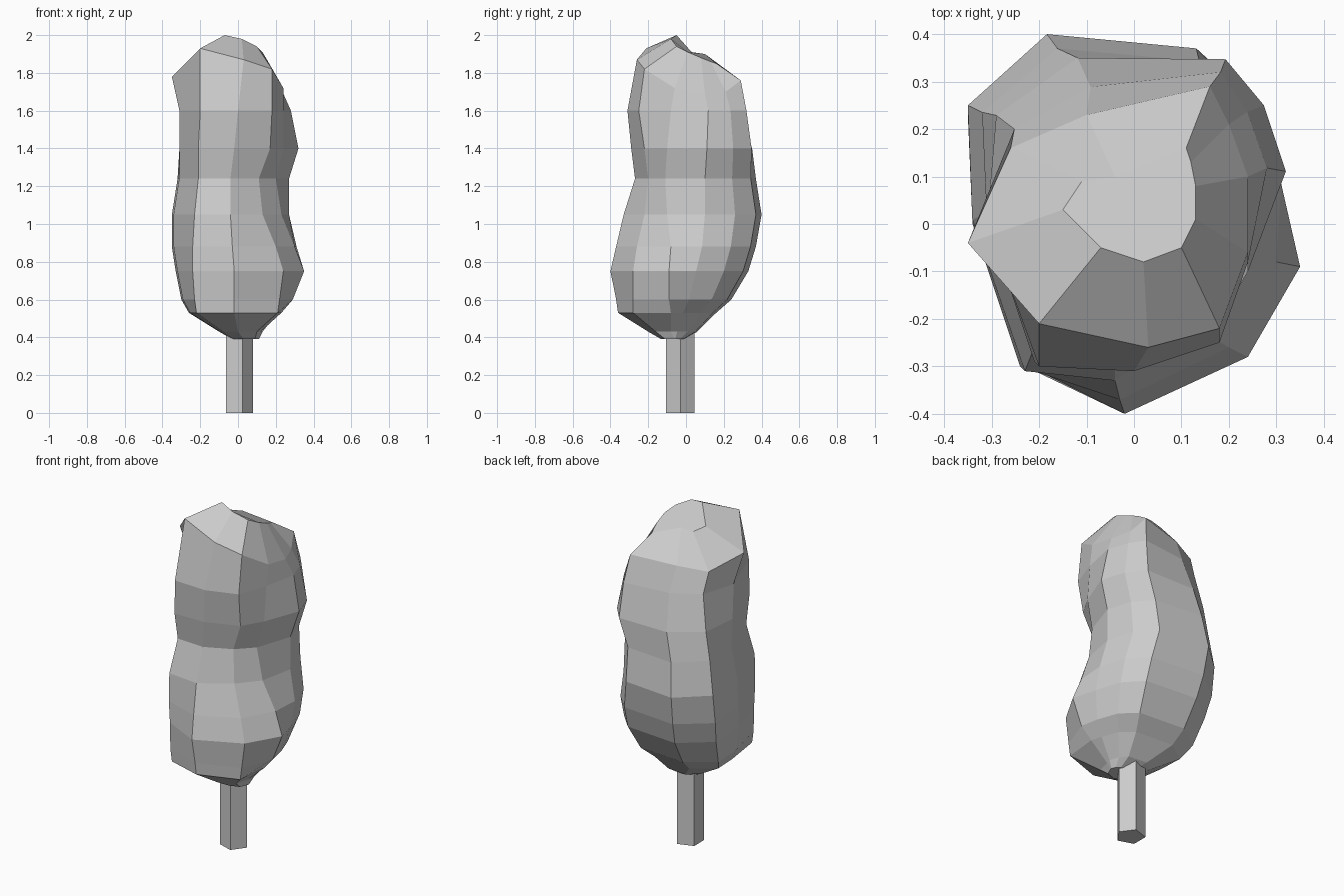
import bpy
import bmesh
from math import cos, sin, tau

cube = bpy.data.objects.get("Cube")
if cube:
    bpy.data.objects.remove(cube, do_unlink=True)

# One plain grey for the whole tree
grey = bpy.data.materials.new("plain_grey")
grey.use_nodes = True
grey.diffuse_color = (0.6, 0.6, 0.6, 1)
grey.node_tree.nodes["Principled BSDF"].inputs["Base Color"].default_value = (0.6, 0.6, 0.6, 1)

# Lopsided crown: its sloping shoulder and its summit, counter-clockwise.
# The first four corners are the front, the other six the rear.
SHOULDER = [(-.2, -.21, 1.93), (.03, -.26, 1.87), (.18, -.22, 1.82), (.24, -.06, 1.72),
            (.24, .1, 1.69), (.2, .21, 1.7), (.16, .29, 1.76), (-.1, .23, 1.74),
            (-.26, .16, 1.72), (-.35, -.04, 1.78)]
SUMMIT = [(-.07, -.05, 2), (.02, -.08, 1.98), (.1, -.05, 1.94), (.13, .01, 1.91),
          (.13, .08, 1.88), (.12, .13, 1.86), (.11, .16, 1.85), (-.04, .1, 1.9),
          (-.11, .09, 1.89), (-.15, .03, 1.91)]

# Plan of the rear foliage at its fullest
REAR = [(.32, .1), (.27, .26), (.17, .37), (-.17, .4), (-.35, .25), (-.34, .01)]

# Levels: height, rear x range, rear y range, then the four front corners
LEVELS = [
    (.39, -.03, .11, -.07, -.01, [(-.02, -.09), (.03, -.13), (.09, -.11), (.11, -.06)]),
    (.43, -.1, .13, -.08, .06, [(-.08, -.16), (0, -.2), (.1, -.16), (.12, -.08)]),
    (.53, -.26, .21, -.07, .16, [(-.22, -.3), (-.02, -.36), (.21, -.28), (.23, -.08)]),
    (.6, -.3, .27, -.05, .24, [(-.23, -.3), (-.02, -.37), (.22, -.28), (.29, -.09)]),
    (.75, -.33, .31, -.03, .33, [(-.24, -.29), (-.02, -.4), (.24, -.28), (.35, -.09)]),
    (.88, -.35, .31, 0, .37, [(-.24, -.3), (-.03, -.37), (.2, -.26), (.3, -.08)]),
    (1.05, -.35, .27, .01, .4, [(-.23, -.31), (-.04, -.33), (.13, -.22), (.23, -.1)]),
    (1.24, -.32, .27, .02, .37, [(-.21, -.26), (-.04, -.27), (.11, -.2), (.2, -.11)]),
    (1.4, -.31, .32, .01, .35, [(-.21, -.29), (-.02, -.29), (.17, -.22), (.24, -.1)]),
    (1.6, -.31, .28, 0, .32, [(-.2, -.3), (0, -.31), (.18, -.25), (.24, -.08)]),
]


def fit(values, low, high):
    start, end = min(values), max(values)
    return [low + (v - start) / (end - start) * (high - low) for v in values]


def foliage_ring(level):
    """Fit the rear plan to a level, turning into the shoulder's plan near the top."""
    z, left, right, middle, back, front = level
    t = min(max((z - 1.25) / .5, 0), 1)
    plan = [[a[i] + (b[i] - a[i]) * t for a, b in zip(REAR, SHOULDER[4:])] for i in (0, 1)]
    rear = zip(fit(plan[0], left, right), fit(plan[1], middle, back))
    return [(x, y, z) for x, y in front + list(rear)]


def loft(name, rings):
    """Skin a stack of rings with flat faces and close both ends."""
    bm = bmesh.new()
    rings = [[bm.verts.new(p) for p in ring] for ring in rings]
    for below, above in zip(rings, rings[1:]):
        for i in range(len(below)):
            j = (i + 1) % len(below)
            bm.faces.new((below[i], below[j], above[j], above[i]))
    bm.faces.new(rings[0][::-1])
    bm.faces.new(rings[-1])
    mesh = bpy.data.meshes.new(name)
    bm.to_mesh(mesh)
    bm.free()
    mesh.materials.append(grey)
    bpy.context.collection.objects.link(bpy.data.objects.new(name, mesh))


# Foliage, from the narrow underside to the summit
loft("foliage", [foliage_ring(level) for level in LEVELS] + [SHOULDER, SUMMIT])

# Trunk, a five-sided post
loft("trunk", [[(.08 * cos(tau * k / 5), .08 * sin(tau * k / 5) - .03, z) for k in range(5)]
               for z in (0, .46)])
